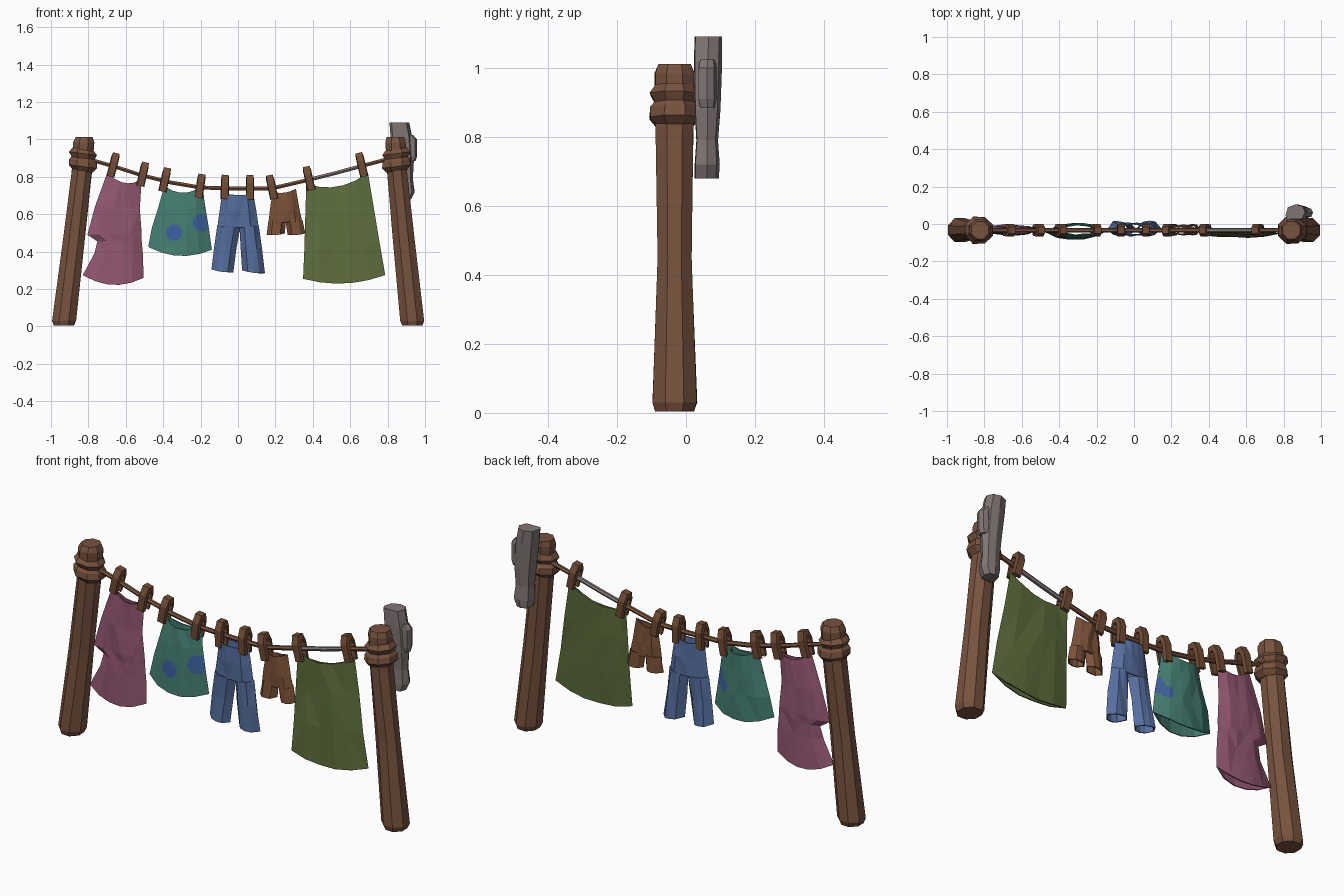
import bpy, bmesh, math, random
from mathutils import Vector

random.seed(4)
YC = -0.033


def material(name, rgb):
    m = bpy.data.materials.new(name)
    m.diffuse_color = (*rgb, 1)
    return m


WOOD = material("post brown", (0.185, 0.085, 0.049))
CLIP = material("peg brown", (0.17, 0.073, 0.037))
SHORTS = material("shorts brown", (0.20, 0.082, 0.040))
STONE = material("stone grey", (0.215, 0.18, 0.172))
PINK = material("faded pink", (0.29, 0.095, 0.165))
TEAL = material("teal", (0.058, 0.21, 0.168))
SPOT = material("spot blue", (0.045, 0.115, 0.33))
DENIM = material("denim blue", (0.092, 0.155, 0.345))
GREEN = material("olive green", (0.108, 0.152, 0.045))


def finish(bm, name, mats, thick=0):
    bmesh.ops.recalc_face_normals(bm, faces=bm.faces)
    me = bpy.data.meshes.new(name)
    bm.to_mesh(me)
    bm.free()
    for m in mats:
        me.materials.append(m)
    ob = bpy.data.objects.new(name, me)
    bpy.context.collection.objects.link(ob)
    if thick:
        s = ob.modifiers.new("cloth thickness", 'SOLIDIFY')
        s.thickness, s.offset = thick, -1
    return ob


def loft(rings, caps=True):
    """Skin a list of rings that all have the same point count."""
    bm = bmesh.new()
    vs = [[bm.verts.new(p) for p in r] for r in rings]
    n = len(vs[0])
    for a, b in zip(vs, vs[1:]):
        for i in range(n):
            j = (i + 1) % n
            bm.faces.new((a[i], a[j], b[j], b[i]))
    if caps:
        bm.faces.new(vs[0])
        bm.faces.new(vs[-1])
    return bm


def round_ring(x, z, rx, ry, n=8, tilt=0, jitter=0):
    pts = []
    for i in range(n):
        a = 2 * math.pi * (i + 0.5) / n
        k = 1 + random.uniform(-jitter, jitter)
        dx = rx * k * math.cos(a)
        pts.append(Vector((x + dx, YC + ry * k * math.sin(a), z + tilt * dx)))
    return pts


# Leaning posts and the rope wraps near their tops
for side, label in ((-1, "left"), (1, "right")):
    prof = [(0.932, 0.004, 0.058, 0.060), (0.931, 0.03, 0.069, 0.071),
            (0.880, 0.45, 0.063, 0.052), (0.835, 0.83, 0.058, 0.059),
            (0.825, 0.985, 0.060, 0.062), (0.823, 1.012, 0.050, 0.050)]
    top = 0.018 if side > 0 else 0
    rings = [round_ring(side * (x + top * z), z, rx, ry, jitter=0.03) for x, z, rx, ry in prof]
    finish(loft(rings), label + "_post", [WOOD])
    wrap = [(0.83, 0.058), (0.855, 0.082), (0.885, 0.078), (0.90, 0.064),
            (0.925, 0.079), (0.95, 0.060)]
    rings = [round_ring(side * (0.829 + top), z, r, r * 0.95, 8, 0.12 * side, 0.05) for z, r in wrap]
    finish(loft(rings), label + "_rope_wrap", [WOOD])

# Sagging line
LINE = [(-0.80, 0.895), (-0.66, 0.855), (-0.52, 0.81), (-0.36, 0.77), (-0.2, 0.743),
        (0.0, 0.737), (0.18, 0.738), (0.36, 0.78), (0.52, 0.82), (0.66, 0.858), (0.82, 0.90)]


def line_at(x):
    for (x0, z0), (x1, z1) in zip(LINE, LINE[1:]):
        if x <= x1:
            s = (z1 - z0) / (x1 - x0)
            return z0 + s * (x - x0), s


rings = [[Vector((x, YC + 0.012 * math.cos(i * math.pi / 3), z + 0.012 * math.sin(i * math.pi / 3)))
          for i in range(6)] for x, z in LINE]
bm = loft(rings)
for f in bm.faces:
    f.material_index = int(0.36 < f.calc_center_median().x < 0.66)
finish(bm, "washing_line", [WOOD, STONE])

# Pegs: arched clips straddling the line, square to its slope
OUTER = [(-0.030, -0.058), (-0.034, 0.03), (-0.018, 0.072), (0.018, 0.072), (0.034, 0.03), (0.030, -0.058)]
INNER = [(-0.012, -0.058), (-0.016, 0.02), (-0.008, 0.046), (0.008, 0.046), (0.016, 0.02), (0.012, -0.058)]
for k, x in enumerate((-0.668, -0.51, -0.392, -0.203, -0.07, 0.064, 0.182, 0.38, 0.662)):
    z, s = line_at(x)
    a = math.atan(s) * 0.9
    rings = []
    for o, i in zip(OUTER, INNER):
        r = []
        for (y, h), w in ((o, -0.018), (o, 0.018), (i, 0.022), (i, -0.022)):
            r.append(Vector((x + w * math.cos(a) - h * math.sin(a), YC + y,
                             z + w * math.sin(a) + h * math.cos(a))))
        rings.append(r)
    finish(loft(rings), "peg_%d" % (k + 1), [CLIP])


def cloth(rows, y0=YC, y1=YC, n=5, jitter=0.005):
    """Flattened open tube; each row: left x, z, right x, z, sag, half depth."""
    rings = []
    for k, (xl, zl, xr, zr, sag, d) in enumerate(rows):
        yc = y0 + (y1 - y0) * k / (len(rows) - 1)
        ring = []
        for i in range(2 * n):
            t = i / n if i <= n else 2 - i / n
            side = 0 if i in (0, n) else (-1 if i < n else 1)
            b = 1 - (2 * t - 1) ** 2
            y = yc + side * d * math.sqrt(b) + random.uniform(-jitter, jitter)
            ring.append(Vector((xl + (xr - xl) * t, y, zl + (zr - zl) * t - sag * b)))
        rings.append(ring)
    bm = loft(rings, caps=False)
    bmesh.ops.triangulate(bm, faces=bm.faces)
    return bm


# Pink dress with a sleeve bump on its left
finish(cloth([(-0.70, 0.82, -0.515, 0.785, 0.035, 0.014), (-0.765, 0.64, -0.525, 0.63, 0, 0.022),
              (-0.805, 0.49, -0.515, 0.50, 0, 0.024), (-0.752, 0.455, -0.515, 0.46, 0, 0.022),
              (-0.768, 0.39, -0.508, 0.38, 0, 0.024), (-0.83, 0.275, -0.505, 0.26, 0.045, 0.026)]),
       "pink_dress", [PINK], 0.006)

# Teal skirt, with spots cut into the front and back
bm = cloth([(-0.395, 0.75, -0.19, 0.75, 0.035, 0.028), (-0.425, 0.64, -0.175, 0.64, 0.01, 0.036),
            (-0.46, 0.53, -0.155, 0.52, 0.01, 0.040), (-0.48, 0.425, -0.14, 0.41, 0.04, 0.040)], y1=-0.04)
bm.normal_update()
for sx, sz, r, side in ((-0.342, 0.502, 0.042, -1), (-0.195, 0.555, 0.045, -1), (-0.205, 0.53, 0.03, 1)):
    centre = Vector((sx, 0, sz))
    dirs = [Vector((math.cos(i * math.pi / 4), 0, math.sin(i * math.pi / 4))) for i in range(8)]
    for d in dirs:
        faces = [f for f in bm.faces if (f.calc_center_median().y - YC) * side > 0]
        geom = set(faces) | {e for f in faces for e in f.edges} | {v for f in faces for v in f.verts}
        bmesh.ops.bisect_plane(bm, geom=list(geom), plane_co=centre + d * r, plane_no=d)
    for f in bm.faces:
        c = f.calc_center_median()
        if (c.y - YC) * side > 0 and all((c - centre).dot(d) < r for d in dirs):
            f.material_index = 1
finish(bm, "spotted_skirt", [TEAL, SPOT], 0.006)

# Blue trousers: hips and two open legs
finish(cloth([(-0.085, 0.715, 0.082, 0.71, 0.01, 0.034), (-0.098, 0.62, 0.098, 0.62, 0, 0.036),
              (-0.112, 0.52, 0.112, 0.52, -0.01, 0.036)], y1=-0.028), "trouser_hips", [DENIM], 0.006)
finish(cloth([(-0.111, 0.54, 0.012, 0.53, 0, 0.036), (-0.128, 0.42, -0.008, 0.42, 0, 0.036),
              (-0.142, 0.305, -0.025, 0.29, 0.005, 0.042)], -0.028, -0.025, 4), "left_trouser_leg", [DENIM], 0.006)
finish(cloth([(0.008, 0.53, 0.111, 0.54, 0, 0.036), (0.014, 0.42, 0.128, 0.42, 0, 0.036),
              (0.022, 0.30, 0.144, 0.285, 0.005, 0.042)], -0.028, -0.025, 4), "right_trouser_leg", [DENIM], 0.006)

# Brown shorts
finish(cloth([(0.185, 0.72, 0.31, 0.735, 0.012, 0.022), (0.17, 0.62, 0.33, 0.62, 0, 0.028),
              (0.163, 0.55, 0.345, 0.555, -0.005, 0.028)]), "shorts_hips", [SHORTS], 0.006)
for label, a, b in (("left", (0.163, 0.257), (0.153, 0.25)), ("right", (0.253, 0.345), (0.265, 0.36))):
    finish(cloth([(a[0], 0.57, a[1], 0.57, 0, 0.027), (b[0], 0.49, b[1], 0.497, 0.004, 0.032)], n=4),
           label + "_shorts_leg", [SHORTS], 0.006)

# Green sheet
finish(cloth([(0.365, 0.765, 0.695, 0.82, 0.045, 0.008), (0.360, 0.60, 0.725, 0.64, 0.015, 0.013),
              (0.355, 0.42, 0.757, 0.45, 0.01, 0.015), (0.348, 0.255, 0.787, 0.275, 0.035, 0.015)],
             YC, -0.055), "green_sheet", [GREEN], 0.006)

# Rough stone slab behind the right post, with a lump on its outer side
SLAB = [(0, 0.25), (0.12, 0.8), (0.5, 1), (0.85, 0.88), (1, 0.5), (0.85, 0.03), (0.1, 0)]


def slab(name, rows):
    finish(loft([[Vector((x0 + (x1 - x0) * u, y0 + (y1 - y0) * v, z)) for u, v in SLAB]
                 for z, x0, x1, y0, y1 in rows]), name, [STONE])


slab("stone_slab", [(0.68, 0.85, 0.925, 0.025, 0.095), (0.72, 0.84, 0.945, 0.025, 0.098),
                    (0.79, 0.84, 0.935, 0.03, 0.093), (0.88, 0.832, 0.94, 0.025, 0.10),
                    (1.02, 0.815, 0.93, 0.023, 0.105), (1.092, 0.81, 0.915, 0.025, 0.105)])
slab("stone_lump", [(0.885, 0.89, 0.95, 0.04, 0.085), (0.91, 0.89, 0.957, 0.035, 0.088),
                    (1.0, 0.89, 0.957, 0.035, 0.088), (1.025, 0.88, 0.935, 0.04, 0.085)])
